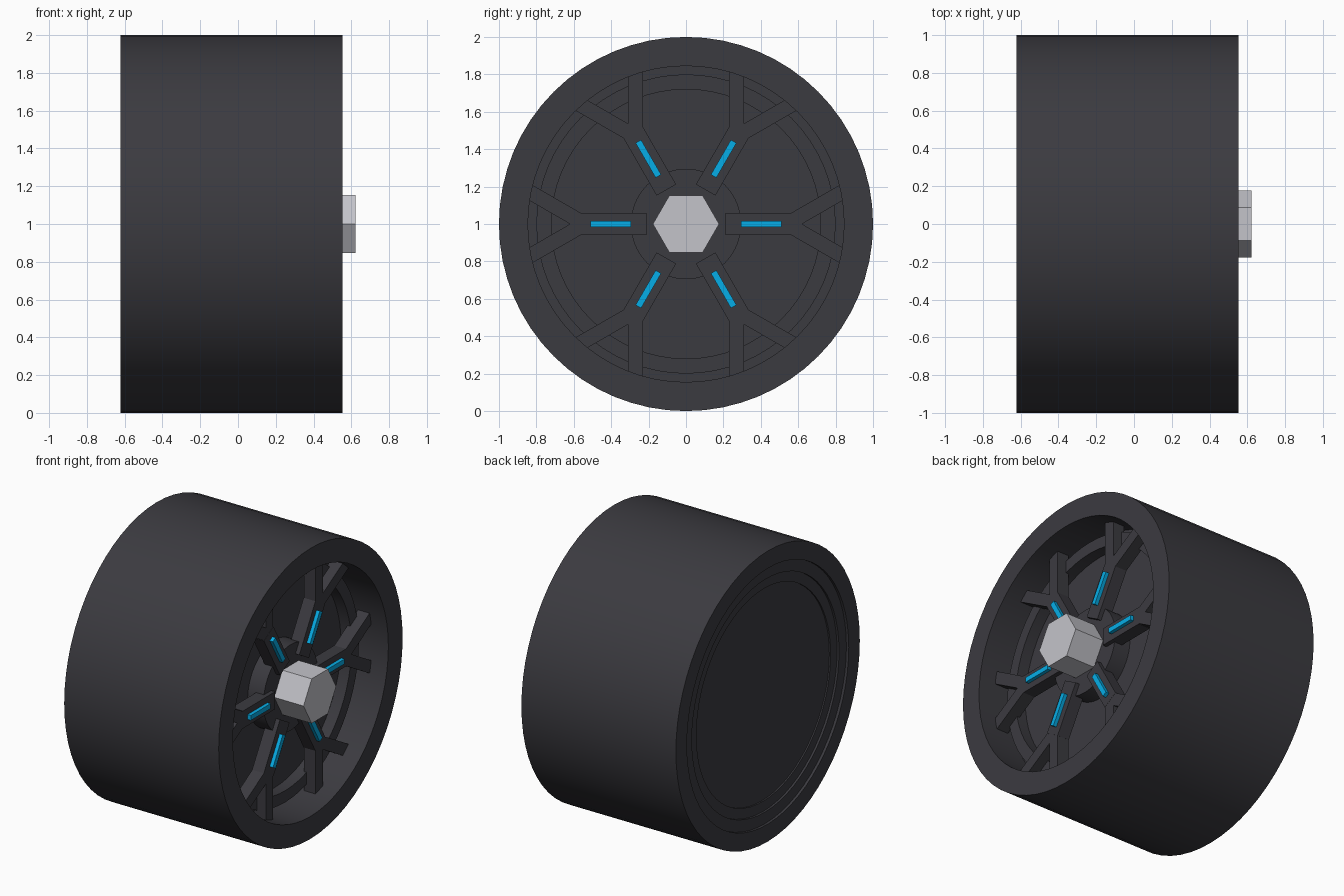
import bpy, bmesh
from math import pi, radians
from mathutils import Matrix, Vector

cube = bpy.data.objects.get("Cube")
if cube:
    bpy.data.objects.remove(cube)

CENTRE = Vector((0, 0, 1))


def material(name, rgb):
    m = bpy.data.materials.new(name)
    m.use_nodes = True
    m.diffuse_color = (*rgb, 1)
    m.node_tree.nodes["Principled BSDF"].inputs["Base Color"].default_value = (*rgb, 1)
    return m


DARK = material("dark grey", (0.044, 0.043, 0.051))
STEEL = material("light steel", (0.55, 0.55, 0.59))
BLUE = material("bright blue", (0.002, 0.43, 0.82))


def finish(name, bm, mat, smooth=False):
    bmesh.ops.remove_doubles(bm, verts=bm.verts, dist=1e-5)
    bmesh.ops.recalc_face_normals(bm, faces=bm.faces)
    mesh = bpy.data.meshes.new(name)
    bm.to_mesh(mesh)
    bm.free()
    mesh.materials.append(mat)
    ob = bpy.data.objects.new(name, mesh)
    bpy.context.collection.objects.link(ob)
    if smooth:
        bpy.ops.object.select_all(action='DESELECT')
        ob.select_set(True)
        bpy.context.view_layer.objects.active = ob
        bpy.ops.object.shade_smooth_by_angle(angle=radians(30))
    return ob


def lathe(name, profile, sides, mat, smooth=True):
    """Spin a profile of (x, radius) points round the wheel axis."""
    bm = bmesh.new()
    verts = [bm.verts.new(CENTRE + Vector((x, r, 0))) for x, r in profile]
    edges = [bm.edges.new(pair) for pair in zip(verts, verts[1:])]
    bmesh.ops.spin(bm, geom=verts + edges, cent=CENTRE, axis=(1, 0, 0),
                   angle=2 * pi, steps=sides)
    return finish(name, bm, mat, smooth)


def bar(bm, x0, x1, r0, r1, width, turn):
    """Box running outwards from r0 to r1, placed by a transform."""
    size = Matrix.Diagonal((x1 - x0, r1 - r0, width, 1))
    place = Matrix.Translation(((x0 + x1) / 2, (r0 + r1) / 2, 0))
    bmesh.ops.create_cube(bm, size=1, matrix=turn @ place @ size)


# Tyre, raised rim ring and dish as one closed shell
lathe("tyre_and_rim", [
    (0.28, 0), (0.28, 0.72), (0.36, 0.72), (0.36, 0.80), (0.28, 0.80),
    (0.28, 0.845), (0.553, 0.845), (0.553, 1), (-0.623, 1), (-0.623, 0.88),
    (-0.605, 0.88), (-0.605, 0.80), (-0.59, 0.80), (-0.59, 0.73),
    (-0.58, 0.73), (-0.58, 0)], 64, DARK)

# Hub disc behind the spokes
lathe("hub_disc", [(0.28, 0.295), (0.40, 0.295), (0.40, 0)], 64, DARK)

# Hexagonal centre nut
lathe("centre_nut", [(0.38, 0.177), (0.623, 0.177), (0.623, 0)], 6, STEEL, False)

# Six forked spokes, each with a coloured strip
for i in range(6):
    turn = Matrix.Translation(CENTRE) @ Matrix.Rotation(i * pi / 3, 4, 'X')
    bm = bmesh.new()
    bar(bm, 0.34, 0.43, 0.21, 0.56, 0.12, turn)
    for side in (-1, 1):
        fork = turn @ Matrix.Translation((0, 0.54, 0)) @ Matrix.Rotation(side * pi / 6, 4, 'X')
        bar(bm, 0.34, 0.429, 0, 0.355, 0.08, fork)
    finish(f"spoke_{i + 1}", bm, DARK)
    bm = bmesh.new()
    bar(bm, 0.41, 0.455, 0.295, 0.51, 0.034, turn)
    finish(f"spoke_strip_{i + 1}", bm, BLUE)
